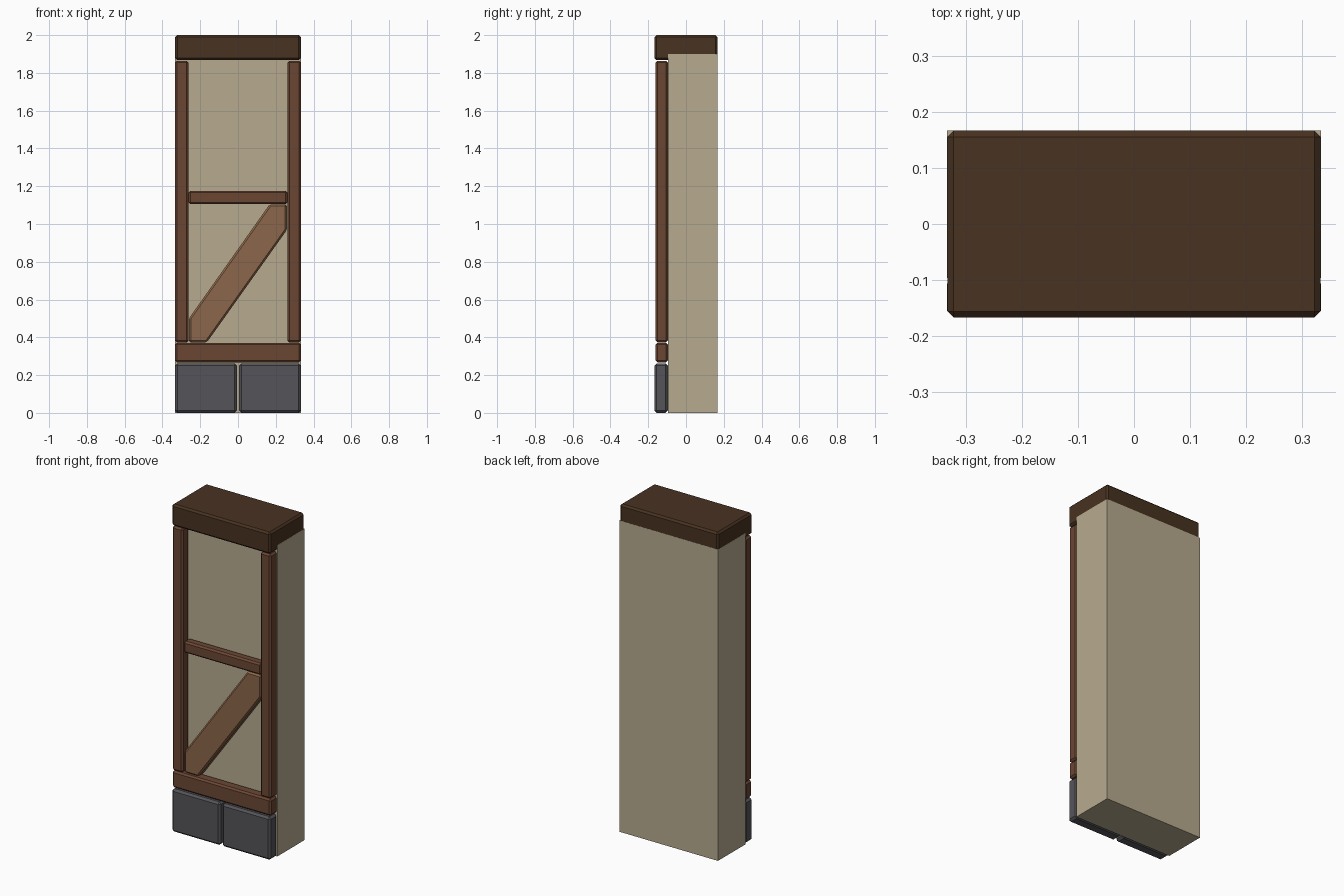
import bpy, bmesh

if "Cube" in bpy.data.objects:
    bpy.data.objects.remove(bpy.data.objects["Cube"])


def material(name, color):
    m = bpy.data.materials.new(name)
    m.diffuse_color = (*color, 1)
    m.use_nodes = True
    m.node_tree.nodes["Principled BSDF"].inputs["Base Color"].default_value = m.diffuse_color
    return m


PLASTER = material("cream plaster", (0.474, 0.407, 0.275))
DARK = material("dark wood", (0.065, 0.032, 0.015))
WOOD = material("brown wood", (0.147, 0.061, 0.033))
LIGHT = material("light wood", (0.262, 0.133, 0.069))
STONE = material("grey stone", (0.089, 0.089, 0.102))


def prism(name, outline, y0, y1, mat, bevel=0.0):
    """Extrude an x-z outline from y0 to y1 and chamfer its edges."""
    bm = bmesh.new()
    face = bm.faces.new([bm.verts.new((x, y0, z)) for x, z in outline])
    ext = bmesh.ops.extrude_face_region(bm, geom=[face])
    for v in ext["geom"]:
        if isinstance(v, bmesh.types.BMVert):
            v.co.y = y1
    bmesh.ops.recalc_face_normals(bm, faces=bm.faces)
    me = bpy.data.meshes.new(name)
    bm.to_mesh(me)
    bm.free()
    me.materials.append(mat)
    ob = bpy.data.objects.new(name, me)
    bpy.context.collection.objects.link(ob)
    if bevel:
        mod = ob.modifiers.new("chamfer", 'BEVEL')
        mod.width = bevel
        mod.segments = 1
    return ob


def block(name, x0, x1, y0, y1, z0, z1, mat, bevel=0.0):
    return prism(name, [(x0, z0), (x1, z0), (x1, z1), (x0, z1)], y0, y1, mat, bevel)


W, D, BACK = 0.333, 0.167, -0.096

# Plaster wall
block("plaster_wall", -W, W, BACK, D, 0, 1.90, PLASTER)

# Top beam, a hair narrower so the wall sides stay visible below it
block("top_beam", -W + 0.0005, W - 0.0005, -D, D - 0.0005, 1.868, 2.0, DARK, 0.011)

# Posts and foundation stones on both sides
for side, s in (("left", -1), ("right", 1)):
    a, b = sorted((s * 0.262, s * W))
    block(side + "_post", a, b, -0.161, BACK, 0.373, 1.864, WOOD, 0.01)
    a, b = sorted((s * 0.006, s * W))
    block(side + "_stone", a, b, -D, BACK, 0, 0.262, STONE, 0.012)

# Horizontal timbers
block("sill_beam", -W, W, -0.161, BACK, 0.268, 0.371, WOOD, 0.01)
block("middle_rail", -0.262, 0.262, -0.152, BACK, 1.105, 1.176, WOOD, 0.01)

# Diagonal brace, cut to fit its corners
prism("diagonal_brace",
      [(-0.26, 0.373), (-0.165, 0.373), (0.26, 0.97),
       (0.26, 1.104), (0.167, 1.104), (-0.26, 0.50)],
      -0.149, BACK, LIGHT, 0.01)
